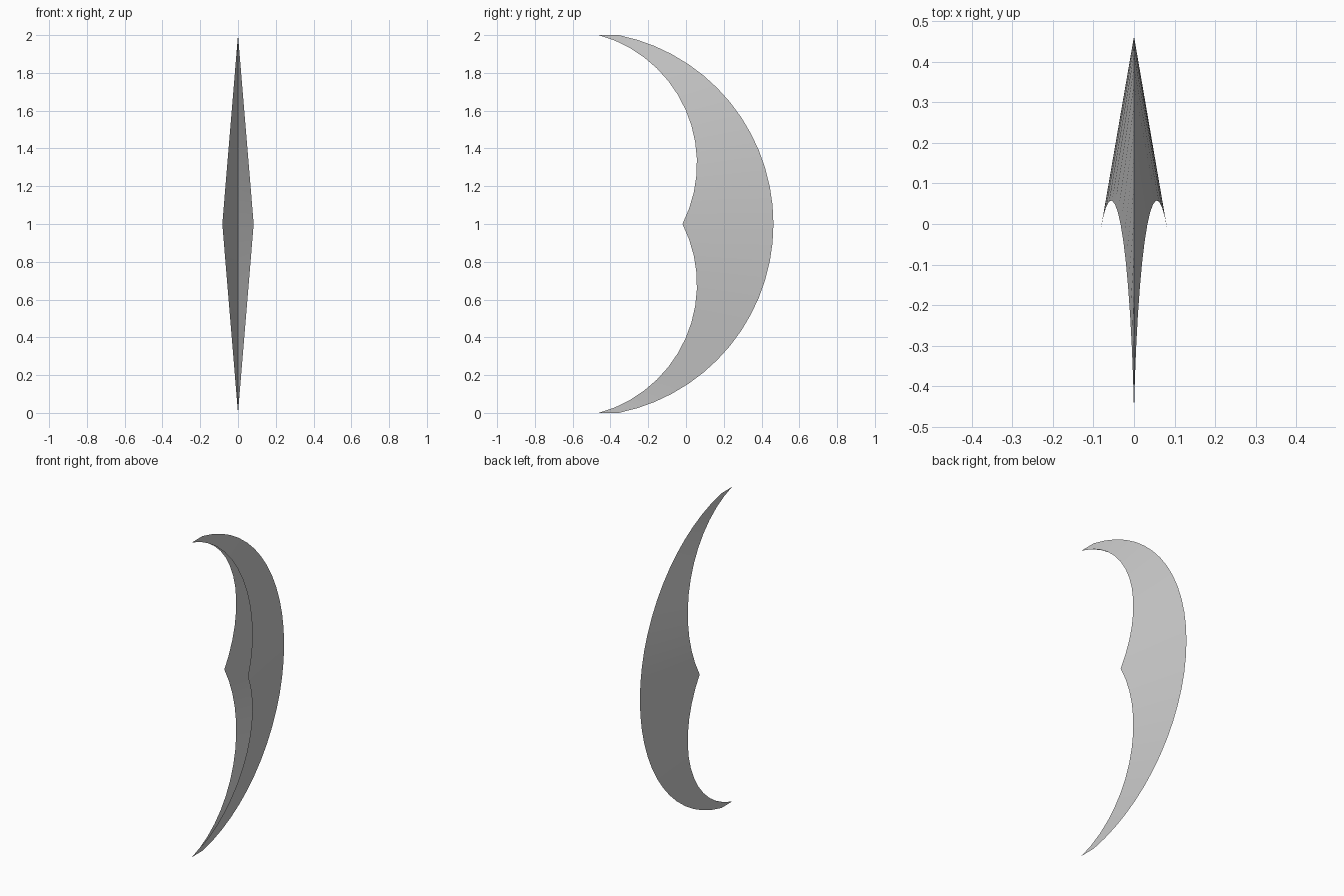
import bpy, bmesh, math

cube = bpy.data.objects.get("Cube")
if cube:
    bpy.data.objects.remove(cube, do_unlink=True)

# Single plain colour
grey = bpy.data.materials.new("light grey")
grey.use_nodes = True
colour = (0.6, 0.6, 0.6, 1)
grey.diffuse_color = colour
grey.node_tree.nodes["Principled BSDF"].inputs["Base Color"].default_value = colour

STEPS = 14          # segments from the middle to one tip
HALF_WIDTH = 0.083  # rim offset at the middle
TIP_Y = -0.463


def keel_point(t):
    """Sharp back edge: a circular arc, closed by a short flat run to the tip."""
    angle = t * math.asin(1 / 1.02)
    return 0, -0.557 + 1.02 * math.cos(angle), 1.02 * math.sin(angle)


def rim_point(t, side):
    """Front rim: an arc bulging back, narrowing evenly towards the tip."""
    start, end = math.asin(-0.32 / 0.705), math.asin(0.68 / 0.705)
    angle = start + t * (end - start)
    h = 0.32 + 0.705 * math.sin(angle)
    return side * HALF_WIDTH * (1 - h), -0.647 + 0.705 * math.cos(angle), h


# Open V-shaped crescent: two curved side walls meeting along the back edge
bm = bmesh.new()
for side in (1, -1):
    for up in (1, -1):
        def vert(p):
            return bm.verts.new((p[0], p[1], 1 + up * p[2]))
        keel = [vert(keel_point(i / STEPS)) for i in range(STEPS + 1)]
        rim = [vert(rim_point(i / STEPS, side)) for i in range(STEPS)]
        rim.append(vert((0, TIP_Y, 1)))
        for i in range(STEPS):
            quad = [rim[i], keel[i], keel[i + 1], rim[i + 1]]
            bm.faces.new(quad if side * up > 0 else quad[::-1])
bmesh.ops.remove_doubles(bm, verts=bm.verts, dist=0.0005)

mesh = bpy.data.meshes.new("crescent_blade")
bm.to_mesh(mesh)
bm.free()
mesh.materials.append(grey)
blade = bpy.data.objects.new("crescent_blade", mesh)
bpy.context.collection.objects.link(blade)

bpy.ops.object.select_all(action="DESELECT")
blade.select_set(True)
bpy.context.view_layer.objects.active = blade
bpy.ops.object.shade_smooth_by_angle(angle=math.radians(15))
